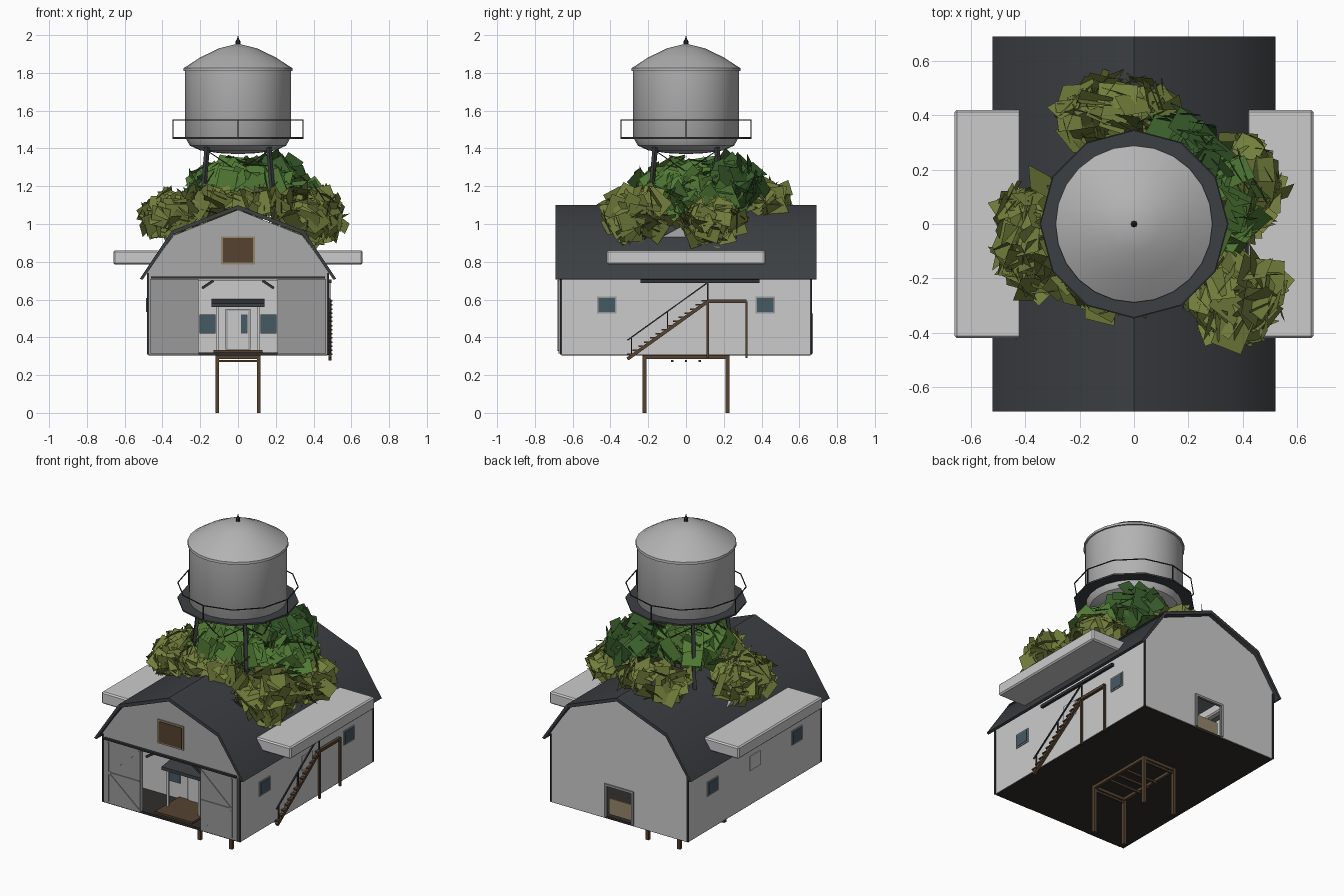
import bpy, bmesh, math, random
from mathutils import Vector, Matrix

random.seed(4)
if "Cube" in bpy.data.objects:
    bpy.data.objects.remove(bpy.data.objects["Cube"])


def material(name, r, g, b):
    m = bpy.data.materials.new(name)
    m.use_nodes = True
    m.diffuse_color = (r, g, b, 1)
    m.node_tree.nodes["Principled BSDF"].inputs["Base Color"].default_value = (r, g, b, 1)
    return m


slate = material("slate", .045, .05, .056)
wall_paint = material("wall_paint", .6, .6, .6)
door_paint = material("door_paint", .32, .32, .32)
gable_paint = material("gable_paint", .4, .4, .4)
metal = material("metal", .45, .45, .45)
iron = material("iron", .03, .032, .036)
timber = material("timber", .09, .055, .03)
tan = material("tan", .3, .24, .15)
glass = material("glass", .06, .1, .13)
soil = material("soil", .03, .027, .024)
olive = material("olive", .17, .21, .045)
leaf = material("leaf", .08, .19, .035)
deep = material("deep", .04, .11, .025)


def finish(name, bm, mat):
    mesh = bpy.data.meshes.new(name)
    bm.to_mesh(mesh)
    bm.free()
    obj = bpy.data.objects.new(name, mesh)
    bpy.context.collection.objects.link(obj)
    mesh.materials.append(mat)
    return obj


def smooth(obj, degrees):
    bpy.ops.object.select_all(action='DESELECT')
    obj.select_set(True)
    bpy.context.view_layer.objects.active = obj
    bpy.ops.object.shade_smooth_by_angle(angle=math.radians(degrees))


def boxes(name, mat, *spans):
    """Boxes given as (x0, x1, y0, y1, z0, z1)."""
    bm = bmesh.new()
    for x0, x1, y0, y1, z0, z1 in spans:
        m = Matrix.Translation(((x0 + x1) / 2, (y0 + y1) / 2, (z0 + z1) / 2))
        m = m @ Matrix.Diagonal((abs(x1 - x0), abs(y1 - y0), abs(z1 - z0), 1))
        bmesh.ops.create_cube(bm, size=1, matrix=m)
    return finish(name, bm, mat)


def bars(name, mat, width, pairs):
    """Square bars running between pairs of points."""
    bm = bmesh.new()
    for p, q in pairs:
        p, q = Vector(p), Vector(q)
        d = q - p
        m = Matrix.Translation((p + q) / 2) @ d.to_track_quat('Z', 'Y').to_matrix().to_4x4()
        bmesh.ops.create_cube(bm, size=1, matrix=m @ Matrix.Diagonal((width, width, d.length, 1)))
    return finish(name, bm, mat)


def prism(name, mat, outline, start, end):
    """Closed outline of 3D points at start, extruded to end."""
    bm = bmesh.new()
    face = bm.faces.new([bm.verts.new(Vector(p) + Vector(start)) for p in outline])
    out = bmesh.ops.extrude_face_region(bm, geom=[face])
    bmesh.ops.translate(bm, vec=Vector(end) - Vector(start),
                        verts=[v for v in out["geom"] if isinstance(v, bmesh.types.BMVert)])
    bmesh.ops.recalc_face_normals(bm, faces=bm.faces)
    return finish(name, bm, mat)


def lathe(name, mat, profile, steps):
    bm = bmesh.new()
    vs = [bm.verts.new((r, 0, z)) for r, z in profile]
    es = [bm.edges.new(e) for e in zip(vs, vs[1:])]
    bmesh.ops.spin(bm, geom=vs + es, cent=(0, 0, 0), axis=(0, 0, 1), angle=math.tau, steps=steps)
    bmesh.ops.remove_doubles(bm, verts=bm.verts, dist=.0005)
    bmesh.ops.recalc_face_normals(bm, faces=bm.faces)
    return finish(name, bm, mat)


# Barn shell: end walls have door notches in their outline
def end_wall(half, top):
    right = [(half, top), (half, .31), (.478, .31), (.478, .755), (.34, .94), (0, 1.075)]
    return [(x, 0, z) for x, z in right + [(-x, z) for x, z in reversed(right) if x]]


prism("front_wall", gable_paint, end_wall(.21, .7), (0, -.665, 0), (0, -.645, 0))
prism("back_wall", wall_paint, end_wall(.095, .52), (0, .645, 0), (0, .665, 0))
boxes("side_walls", wall_paint, *[(s * .455, s * .478, -.66, .66, .31, .76) for s in (-1, 1)])
boxes("floor", soil, (-.475, .475, -.66, .66, .305, .32))
boxes("corner_trim", iron, *[(s * .472, s * .482, t * .657, t * .668, .31, .74)
                             for s in (-1, 1) for t in (-1, 1)])
outer = [(-.52, .71), (-.35, .965), (0, 1.1), (.35, .965), (.52, .71)]
inner = [(.505, .705), (.34, .947), (0, 1.078), (-.34, .947), (-.505, .705)]
roof = prism("gambrel_roof", slate, [(x, 0, z) for x, z in outer + inner], (0, -.69, 0), (0, .69, 0))
smooth(roof, 40)

# Front sliding doors, rail and gable hatch
for s, side in ((-1, "right"), (1, "left")):
    boxes(side + "_barn_door", door_paint, (s * .21, s * .465, -.675, -.662, .315, .71))
    a, b = s * .215, s * .43
    bars(side + "_door_brace", door_paint, .008,
         [((a, -.676, .33), (b, -.676, .51)), ((b, -.676, .51), (a, -.676, .7)),
          ((b, -.676, .33), (b, -.676, .7)), ((a, -.676, .51), (b, -.676, .51))])
boxes("door_rail", iron, (-.46, .46, -.682, -.662, .712, .722))
bars("opening_braces", iron, .014, [((s * .19, -.64, .66), (s * .13, -.64, .7)) for s in (-1, 1)])
boxes("hatch_frame", tan, (-.09, .09, -.672, -.66, .785, .935))
boxes("gable_hatch", timber, (-.08, .08, -.676, -.66, .795, .925))

# Inner house front with porch
boxes("inner_front", wall_paint, (-.455, .455, -.4, -.38, .32, .75))
boxes("inner_windows", glass, *[(s * .12, s * .205, -.408, -.4, .42, .52) for s in (-1, 1)])
boxes("inner_door_frame", gable_paint, (-.065, .065, -.408, -.4, .335, .55))
boxes("inner_door", wall_paint, (-.052, .052, -.414, -.4, .335, .54))
boxes("inner_door_pane", glass, (.015, .05, -.417, -.41, .42, .52))
boxes("porch_deck", timber, (-.13, .13, -.64, -.4, .315, .332))
porch = boxes("porch_roof", slate, (-.14, .14, -.56, -.4, .56, .58))
for v in porch.data.vertices:
    v.co.z += (v.co.y + .56) * .15
bars("porch_posts", wall_paint, .012, [((s * .11, -.54, .33), (s * .11, -.54, .565)) for s in (-1, 1)])

# Back door frame
bars("back_door_frame", door_paint, .014,
     [((s * .095, .665, .315), (s * .095, .665, .525)) for s in (-1, 1)]
     + [((-.1, .665, .52), (.1, .665, .52))])
boxes("back_door_leaf", tan, (-.095, .095, .62, .63, .32, .42))

# Side windows, flat canopies and small roof gables
for s, side in ((-1, "right"), (1, "left")):
    boxes(side + "_window_frames", door_paint,
          *[(s * .47, s * .483, y - .052, y + .052, .525, .615) for y in (-.42, .42)])
    boxes(side + "_window_panes", glass,
          *[(s * .47, s * .486, y - .044, y + .044, .533, .607) for y in (-.42, .42)])
    boxes(side + "_small_hatch", wall_paint, (s * .47, s * .483, -.052, .052, .525, .615))
    canopy = boxes(side + "_canopy", wall_paint, (s * .415, s * .66, -.42, .42, .785, .86))
    bevel = canopy.modifiers.new("rounded_edge", 'BEVEL')
    bevel.width = .008
    bevel.segments = 1
    prism(side + "_roof_gable", gable_paint, [(0, -.13, .93), (0, .13, .93), (0, 0, 1)],
          (s * .3, 0, 0), (s * .38, 0, 0))

# Side stair, landing and its rail
boxes("side_rail", iron, (.47, .495, -.24, .39, .688, .705))
foot, head = Vector((.487, -.31, .285)), Vector((.487, .115, .59))
end = Vector((.487, .32, .59))
lift = Vector((0, 0, .1))
bars("stair_stringer", timber, .018, [(foot, head), (head, end)])
bars("stair_posts", timber, .012, [(p, (p.x, p.y, .29)) for p in (head, end)])
treads = [foot.lerp(head, (i + .5) / 14) for i in range(14)]
boxes("stair_treads", timber, *[(.475, .5, p.y - .018, p.y + .018, p.z + .01, p.z + .018)
                                for p in treads])
bars("stair_handrail", iron, .007,
     [(foot + lift, head + lift), (head + lift, end + lift)]
     + [(p, p + lift) for p in (foot.lerp(head, .05), foot.lerp(head, .5), head)])

# Timber trestle under the floor
X, Y = .11, .22
corners = [(-X, -Y), (X, -Y), (X, Y), (-X, Y)]
ring = list(zip(corners, corners[1:] + corners[:1]))
bars("trestle_legs", timber, .02, [((x, y, 0), (x, y, .31)) for x, y in corners])
bars("trestle_beams", timber, .018, [((*a, .295), (*b, .295)) for a, b in ring])
bars("trestle_ties", timber, .012, [((-X, y, .275), (X, y, .275)) for y in (-Y, -Y / 3, 0, Y / 3, Y)])

# Water tank
smooth(lathe("tank", metal, [(0, 1.37), (.1, 1.375), (.2, 1.39), (.255, 1.415),
                             (.28, 1.46), (.28, 1.81)], 24), 35)
smooth(lathe("tank_roof", metal, [(.28, 1.81), (.29, 1.81), (.288, 1.825), (.2, 1.882),
                                  (.1, 1.93), (0, 1.955)], 24), 35)
lathe("tank_finial", iron, [(0, 1.94), (.012, 1.945), (.012, 1.97), (.005, 1.98), (0, 2)], 8)
lathe("walkway", slate, [(.27, 1.45), (.347, 1.45), (.347, 1.46), (.27, 1.46), (.27, 1.45)], 12)
rim = [(.345 * math.cos(math.tau * i / 12), .345 * math.sin(math.tau * i / 12)) for i in range(12)]
bars("walkway_rail", iron, .005,
     [((*a, 1.55), (*b, 1.55)) for a, b in zip(rim, rim[1:] + rim[:1])]
     + [((*a, 1.455), (*a, 1.55)) for a in rim[::3]])
quad = [(-1, -1), (1, -1), (1, 1), (-1, 1)]
bars("tank_legs", slate, .02, [((x * .16, y * .16, 1.44), (x * .2, y * .2, .98)) for x, y in quad])
bars("tank_cross_braces", iron, .005,
     [((a * .165, b * .165, 1.39), (c * .185, d * .185, 1.15))
      for p, q in zip(quad, quad[1:] + quad[:1]) for (a, b), (c, d) in ((p, q), (q, p))])


# Foliage: clumps of leaf cards laid over ellipsoids
def clump(name, mat, centre, radii, count):
    bm = bmesh.new()
    for _ in range(count):
        d = Vector([random.gauss(0, 1) for _ in range(3)]).normalized()
        pos = Vector(centre) + Vector([a * r * random.uniform(.6, .95) for a, r in zip(d, radii)])
        tilt = d + Vector([random.uniform(-.7, .7) for _ in range(3)])
        m = Matrix.Translation(pos) @ tilt.to_track_quat('Z', 'Y').to_matrix().to_4x4()
        m = m @ Matrix.Rotation(random.uniform(0, math.tau), 4, 'Z')
        m = m @ Matrix.Diagonal((random.uniform(.7, 1.1), random.uniform(.8, 1.3), 1, 1))
        bmesh.ops.create_grid(bm, x_segments=1, y_segments=1, size=.056, matrix=m)
    return finish(name, bm, mat)


clump("foliage_front_left", olive, (.37, -.27, 1.05), (.19, .18, .14), 110)
clump("foliage_left", olive, (.4, .14, 1.02), (.14, .17, .13), 90)
clump("foliage_right", olive, (-.35, -.05, 1.04), (.17, .23, .12), 110)
clump("foliage_front", olive, (-.05, -.2, 1.11), (.28, .14, .09), 80)
clump("foliage_back", olive, (-.06, .4, 1.11), (.23, .16, .12), 110)
clump("foliage_middle", leaf, (0, 0, 1.2), (.3, .29, .14), 150)
clump("foliage_back_left", deep, (.17, .24, 1.21), (.18, .19, .15), 90)
clump("foliage_side", leaf, (.32, .08, 1.13), (.16, .2, .1), 70)
